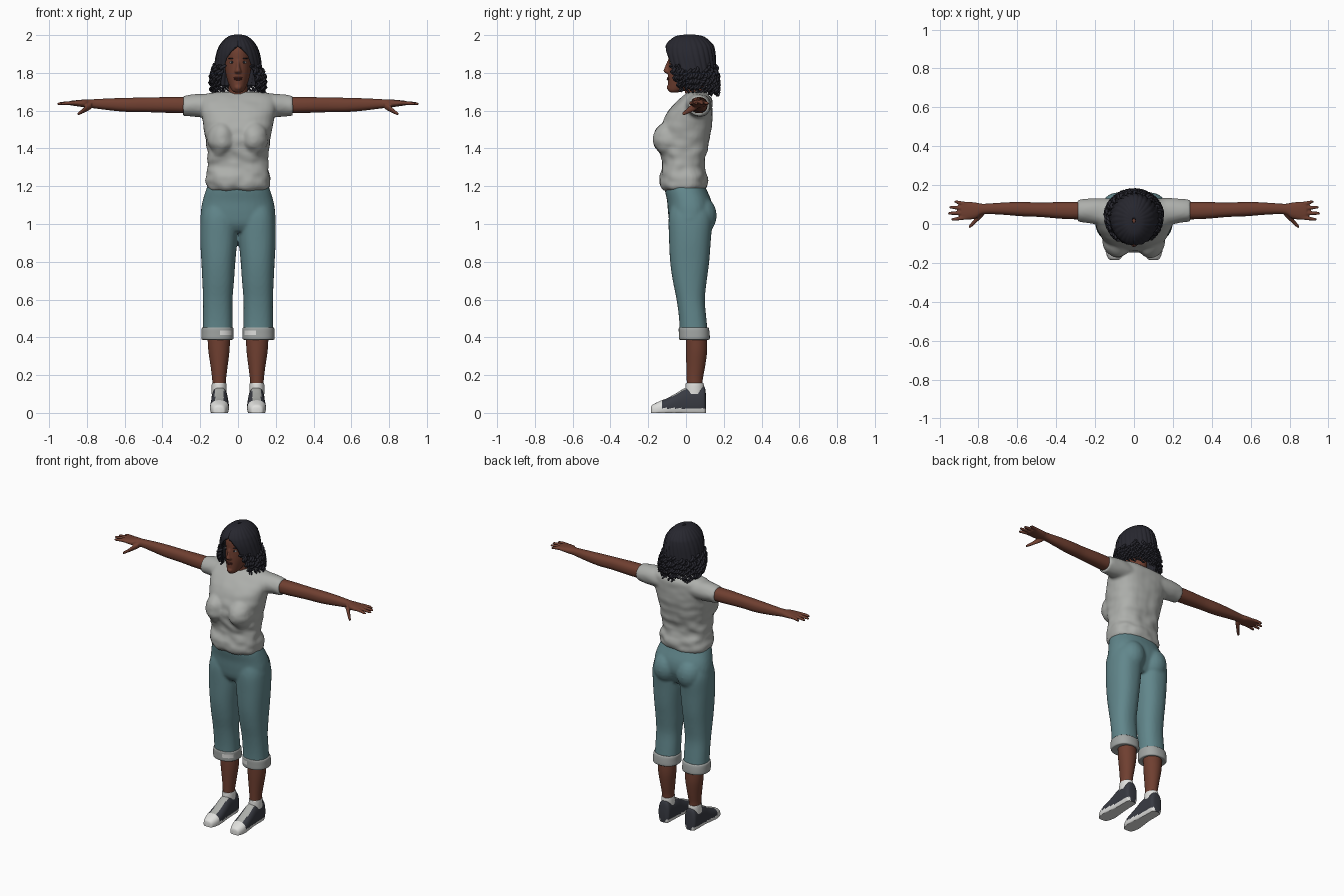
import bpy, bmesh, random
from math import sin, cos, pi, copysign
from mathutils import Matrix, Vector, noise

random.seed(4)
cube = bpy.data.objects.get("Cube")
if cube:
    bpy.data.objects.remove(cube)


def material(name, *rgb):
    m = bpy.data.materials.new(name)
    m.use_nodes = True
    m.diffuse_color = (*rgb, 1)
    m.node_tree.nodes["Principled BSDF"].inputs["Base Color"].default_value = (*rgb, 1)
    return m


SKIN = material("brown skin", .16, .05, .03)
SHIRT = material("grey cotton", .42, .43, .41)
TEAL = material("teal denim", .12, .24, .26)
CUFF = material("pale cuff", .36, .38, .37)
HAIR = material("black hair", .02, .02, .028)
SHOE = material("dark canvas", .04, .043, .055)
WHITE = material("white rubber", .75, .75, .73)
LIPS = material("lip brown", .11, .028, .022)


def smooth_rows(rows, sub):
    """Interpolate section rows with a soft spline."""
    out = []
    for i in range(len(rows) - 1):
        p = [rows[max(0, min(len(rows) - 1, i + k))] for k in (-1, 0, 1, 2)]
        for s in range(sub):
            t = s / sub
            out.append([b + t * ((c - a) / 2 + t * (a - 2.5 * b + 2 * c - d / 2
                        + t * (1.5 * (b - c) + (d - a) / 2))) for a, b, c, d in zip(*p)])
    return out + [list(rows[-1])]


def loft(bm, rows, axis="z", side=1, sub=4, n=32, power=2.0):
    """Each row: position on axis, centre, half width, low and high edge."""
    rings = []
    for t, c, w, lo, hi in smooth_rows(rows, sub):
        ring = []
        for k in range(n):
            u = 2 * pi * k / n
            ca, sa = (copysign(abs(f(u)) ** (2 / power), f(u)) for f in (cos, sin))
            a, b = c + w * ca, (lo + hi) / 2 + (hi - lo) / 2 * sa
            co = {"z": (side * a, b, t), "x": (side * t, a, b), "y": (side * a, t, max(b, 0))}[axis]
            ring.append(bm.verts.new(co))
        rings.append(ring)
    for r, q in zip(rings, rings[1:]):
        for k in range(n):
            bm.faces.new((r[k], r[k - 1], q[k - 1], q[k]))
    bm.faces.new(rings[0])
    bm.faces.new(rings[-1])


def blob(bm, loc, radii, side=1):
    x, y, z = loc
    m = Matrix.Translation((side * x, y, z)) @ Matrix.Diagonal((*radii, 1))
    bmesh.ops.create_uvsphere(bm, u_segments=20, v_segments=12, radius=1, matrix=m)


def finish(name, bm, *mats, voxel=0, soften=4):
    """Turn the bmesh into an object, optionally fusing its pieces into one skin."""
    bmesh.ops.recalc_face_normals(bm, faces=bm.faces)
    me = bpy.data.meshes.new(name)
    bm.to_mesh(me)
    bm.free()
    ob = bpy.data.objects.new(name, me)
    bpy.context.collection.objects.link(ob)
    if voxel:
        r = ob.modifiers.new("fuse", "REMESH")
        r.mode, r.voxel_size = "VOXEL", voxel
        s = ob.modifiers.new("soften", "SMOOTH")
        s.factor, s.iterations = .5, soften
        bpy.context.view_layer.update()
        deps = bpy.context.evaluated_depsgraph_get()
        ob.data = bpy.data.meshes.new_from_object(ob.evaluated_get(deps))
        ob.modifiers.clear()
    ob.data.materials.clear()
    for m in mats:
        ob.data.materials.append(m)
    for o in bpy.context.selected_objects:
        o.select_set(False)
    ob.select_set(True)
    bpy.context.view_layer.objects.active = ob
    bpy.ops.object.shade_smooth_by_angle(angle=.9)
    return ob


# Shirt: trunk, bust and short sleeves fused, then wrinkled
bm = bmesh.new()
loft(bm, [(1.175, 0, .15, -.115, .09), (1.2, 0, .166, -.135, .11), (1.25, 0, .168, -.137, .112),
          (1.31, 0, .162, -.125, .1), (1.4, 0, .165, -.14, .115), (1.47, 0, .175, -.145, .13),
          (1.55, 0, .19, -.12, .14), (1.61, 0, .2, -.085, .14), (1.66, 0, .2, -.035, .138),
          (1.69, 0, .17, .0, .115), (1.7, 0, .1, .01, .1)], power=2.5)
for s in (1, -1):
    blob(bm, (.085, -.085, 1.45), (.075, .09, .095), s)
    loft(bm, [(.1, .06, .07, 1.56, 1.69), (.19, .065, .068, 1.565, 1.69),
              (.25, .068, .06, 1.57, 1.685), (.29, .068, .056, 1.572, 1.677)], "x", s)
shirt = finish("shirt", bm, SHIRT, voxel=.009, soften=5)
for v in shirt.data.vertices:
    low = max(0, min(1, (1.55 - v.co.z) * 4))
    fold = noise.noise(Vector((v.co.x * 14, v.co.y * 14, v.co.z * 22)))
    v.co += v.normal * fold * (.003 + .007 * low)

# Trousers: hips, seat and legs fused
bm = bmesh.new()
loft(bm, [(.96, 0, .1, -.06, .1), (1.0, 0, .19, -.085, .12), (1.06, 0, .197, -.095, .14),
          (1.12, 0, .188, -.1, .135), (1.18, 0, .17, -.112, .11), (1.215, 0, .155, -.11, .095)], power=2.3)
for s in (1, -1):
    blob(bm, (.085, .07, 1.045), (.088, .093, .105), s)
    loft(bm, [(.4, .107, .079, -.032, .118), (.5, .107, .078, -.037, .108), (.6, .107, .078, -.05, .1),
              (.7, .105, .084, -.07, .11), (.8, .104, .09, -.084, .123), (.92, .102, .098, -.09, .132),
              (1.03, .1, .097, -.092, .14), (1.1, .09, .09, -.08, .12)], side=s, power=2.3)
finish("trousers", bm, TEAL, voxel=.009)


def paint(ob, rule):
    for p in ob.data.polygons:
        p.material_index = rule(p.center, p.normal)


for s, label in ((1, "left"), (-1, "right")):
    # Rolled cuff with a pale patch at the front
    bm = bmesh.new()
    loft(bm, [(.388, .109, .07, -.025, .112), (.39, .109, .084, -.036, .125), (.42, .109, .085, -.038, .125),
              (.45, .108, .083, -.038, .12), (.453, .108, .07, -.03, .11)], side=s, n=48, power=2.3)
    cuff = finish(label + "_cuff", bm, CUFF, WHITE)
    paint(cuff, lambda c, n: int(.415 < c.z < .435 and c.y < 0 and .03 < abs(c.x) < .09))

    # Lower leg and sock
    bm = bmesh.new()
    loft(bm, [(.11, .1, .036, .005, .09), (.17, .1, .036, .004, .088), (.24, .1, .044, .002, .1),
              (.33, .101, .056, 0, .112), (.42, .102, .06, 0, .11)], side=s)
    finish(label + "_leg", bm, SKIN)
    bm = bmesh.new()
    loft(bm, [(.1, .1, .039, -.005, .096), (.15, .1, .039, -.002, .094), (.158, .1, .036, 0, .09)], side=s)
    finish(label + "_sock", bm, WHITE)

    # Shoe, coloured by sole, toe cap and tongue regions
    bm = bmesh.new()
    loft(bm, [(-.186, .1, .012, -.01, .026), (-.178, .1, .032, -.02, .042), (-.14, .099, .047, -.02, .062),
              (-.1, .098, .05, -.02, .078), (-.05, .097, .047, -.02, .105), (0, .097, .044, -.02, .134),
              (.05, .098, .043, -.02, .136), (.09, .098, .041, -.02, .142), (.102, .098, .032, -.02, .125),
              (.106, .098, .02, -.01, .08)], "y", s, 6, 48, 2.4)
    shoe = finish(label + "_shoe", bm, SHOE, WHITE, SHIRT)

    def shoe_rule(c, n):
        if c.z < .024 or c.y < -.125:
            return 1
        return 2 if c.y < .015 and abs(abs(c.x) - .098) < .024 and n.z > .3 else 0
    paint(shoe, shoe_rule)

    # Arm and hand fused
    bm = bmesh.new()
    loft(bm, [(.24, .068, .045, 1.585, 1.672), (.36, .07, .044, 1.588, 1.672), (.48, .073, .037, 1.592, 1.67),
              (.58, .077, .037, 1.593, 1.668), (.68, .079, .031, 1.602, 1.665), (.775, .077, .027, 1.614, 1.66),
              (.81, .07, .04, 1.617, 1.659), (.85, .068, .046, 1.623, 1.656), (.885, .069, .044, 1.628, 1.652),
              (.89, .069, .035, 1.632, 1.648)], "x", s, power=2.3)
    for y, tip, spread in ((.033, .94, -.009), (.057, .957, -.002), (.08, .95, .006), (.104, .925, .01)):
        loft(bm, [(.86, y, .01, 1.63, 1.652), (.9, y + spread / 2, .01, 1.63, 1.65),
                  (tip - .012, y + spread, .008, 1.629, 1.645), (tip, y + spread, .004, 1.631, 1.639)],
             "x", s, n=12)
    loft(bm, [(.775, .055, .016, 1.61, 1.645), (.8, .035, .018, 1.596, 1.632), (.825, .007, .014, 1.584, 1.608),
              (.845, -.012, .01, 1.575, 1.593), (.85, -.015, .005, 1.577, 1.587)], "x", s, n=16)
    finish(label + "_arm", bm, SKIN, voxel=.0045, soften=2)

# Head and neck fused, with nose, brow ridge, lips and chin swelling
bm = bmesh.new()
loft(bm, [(1.697, 0, .018, -.085, -.04), (1.71, 0, .034, -.094, 0), (1.75, 0, .053, -.096, .07),
          (1.8, 0, .066, -.096, .1), (1.86, 0, .072, -.094, .12), (1.92, 0, .069, -.09, .12),
          (1.96, 0, .05, -.06, .09), (1.97, 0, .02, -.02, .05)])
loft(bm, [(1.62, 0, .06, 0, .11), (1.69, 0, .05, -.004, .098), (1.78, 0, .05, -.01, .1)])
loft(bm, [(1.795, 0, .017, -.1, -.07), (1.808, 0, .019, -.119, -.07), (1.83, 0, .011, -.113, -.07),
          (1.865, 0, .008, -.098, -.07)], n=16)
blob(bm, (0, -.088, 1.722), (.02, .014, .015))
finish("head", bm, SKIN, voxel=.0045, soften=3)

# Facial features
for part, mat, spots in (
        ("eyes", WHITE, [((.032, -.079, 1.856), (.013, .008, .006))]),
        ("irises", HAIR, [((.032, -.084, 1.856), (.006, .005, .006))]),
        ("eyebrows", HAIR, [((.034, -.08, 1.876), (.019, .008, .003))])):
    bm = bmesh.new()
    for loc, radii in spots:
        blob(bm, loc, radii, 1)
        blob(bm, loc, radii, -1)
    finish(part, bm, mat)
bm = bmesh.new()
blob(bm, (0, -.092, 1.774), (.023, .009, .005))
blob(bm, (0, -.092, 1.766), (.02, .01, .006))
finish("lips", bm, LIPS)

# Hair shell, centre parted; each row: height, half width, front, back, opening angle
shell = smooth_rows([(1.73, .122, -.07, .15, .9), (1.78, .126, -.085, .152, .78), (1.84, .119, -.1, .152, .66),
                     (1.89, .111, -.108, .15, .5), (1.925, .1, -.106, .145, .25), (1.945, .09, -.1, .138, .0),
                     (1.97, .07, -.08, .115, 0), (1.99, .043, -.048, .083, 0), (1.998, .008, .005, .03, 0)], 4)


def hair_point(row, f):
    z, w, lo, hi, gap = row
    u = -pi / 2 + gap + f * 2 * (pi - gap)
    return Vector((w * cos(u), (lo + hi) / 2 + (hi - lo) / 2 * sin(u), z)), u


bm = bmesh.new()
N = 120
grid = []
for row in shell:
    ring = []
    for k in range(N + 1):
        co, u = hair_point(row, k / N)
        groove = 1 + .018 * sin(u * 26 + row[0] * 30) - .03 * (k in (0, N))
        ring.append(bm.verts.new((co.x * groove, co.y * groove, co.z)))
    grid.append(ring)
for r, q in zip(grid, grid[1:]):
    for k in range(N):
        bm.faces.new((r[k], r[k + 1], q[k + 1], q[k]))
bmesh.ops.remove_doubles(bm, verts=bm.verts, dist=.0004)
hair = finish("hair_cap", bm, HAIR)
thick = hair.modifiers.new("thickness", "SOLIDIFY")
thick.thickness, thick.offset = .012, 0

# Ringlets hanging all round the lower hair
curve = bpy.data.curves.new("ringlets", "CURVE")
curve.dimensions = "3D"
curve.bevel_depth, curve.bevel_resolution, curve.use_fill_caps = .0085, 1, True
COUNT, STEPS = 46, 30
for i in range(COUNT):
    f = i / (COUNT - 1)
    back = sin(pi * f)
    top = 1.85 - .05 * random.random()
    bottom = 1.715 - .03 * back + random.uniform(-.015, .02)
    phase = random.random() * 2 * pi
    sp = curve.splines.new("POLY")
    sp.points.add(STEPS - 1)
    for k, pt in enumerate(sp.points):
        t = k / (STEPS - 1)
        z = top + (bottom - top) * t
        row = min(shell, key=lambda r: abs(r[0] - z))
        co, u = hair_point(row, f)
        flare = .003 + .012 * sin(pi * min(1, t * .8)) + (.008 * t if back > .5 else 0)
        a = phase + t * 24
        out = flare + .008 * sin(a)
        slide = .008 * cos(a)
        pt.co = (co.x + out * cos(u) - slide * sin(u), co.y + out * sin(u) + slide * cos(u), z, 1)
        pt.radius = 1 - .4 * t * t
ob = bpy.data.objects.new("ringlets", curve)
curve.materials.append(HAIR)
bpy.context.collection.objects.link(ob)
